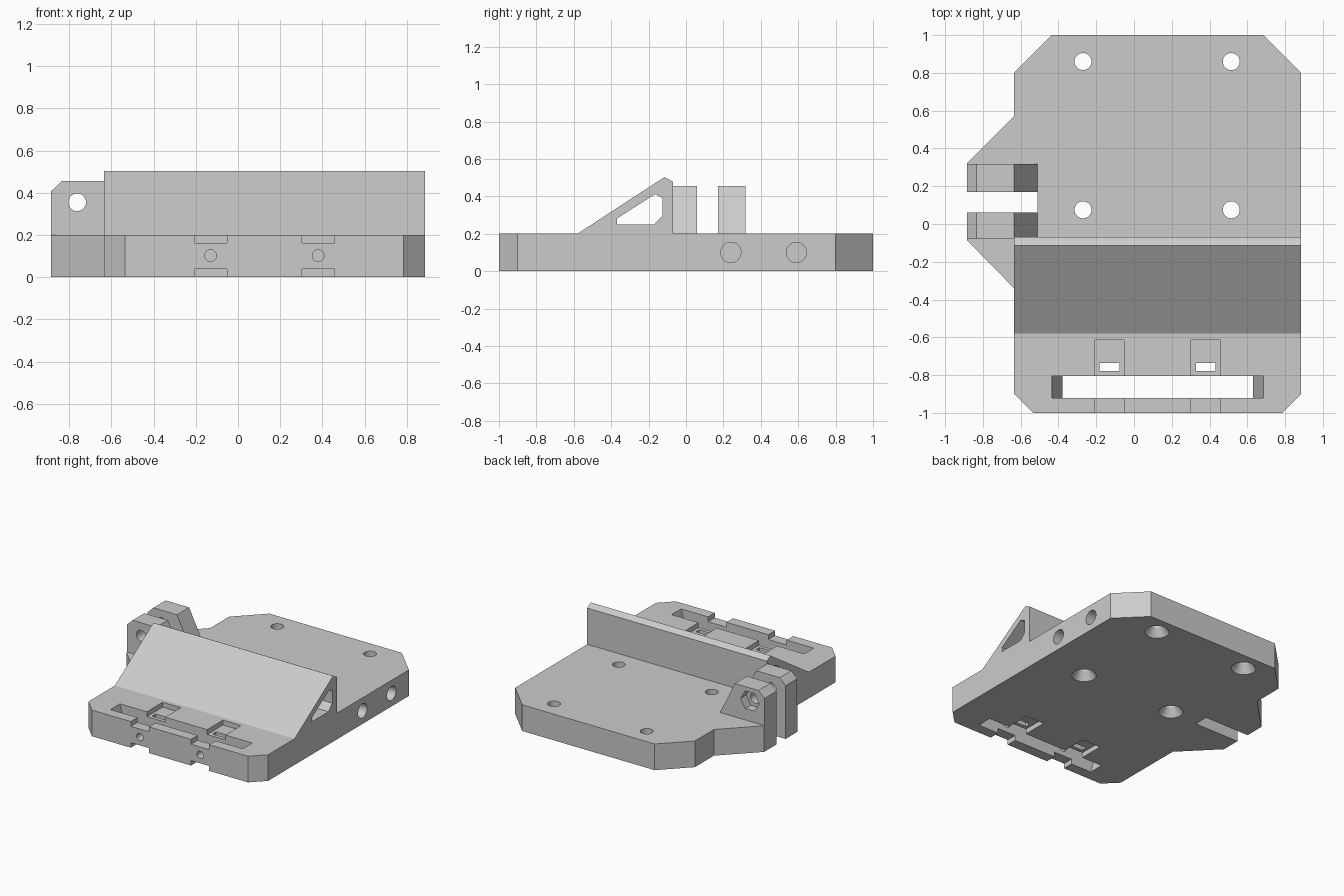
import bpy, bmesh
from math import cos, sin, pi

cube = bpy.data.objects.get("Cube")
if cube:
    bpy.data.objects.remove(cube, do_unlink=True)

grey = bpy.data.materials.new("plain grey")
grey.use_nodes = True
colour = (0.6, 0.6, 0.6, 1)
grey.diffuse_color = colour
grey.node_tree.nodes["Principled BSDF"].inputs["Base Color"].default_value = colour


def place(axis, a, b, t):
    """Put profile point (a, b) at distance t along an axis."""
    return {"x": (t, a, b), "y": (a, t, b), "z": (a, b, t)}[axis]


def loft(name, axis, first, last, lo, hi):
    """Solid between two matching outlines at lo and hi along an axis."""
    bm = bmesh.new()
    start = [bm.verts.new(place(axis, a, b, lo)) for a, b in first]
    end = [bm.verts.new(place(axis, a, b, hi)) for a, b in last]
    bm.faces.new(start)
    bm.faces.new(end)
    n = len(start)
    for i in range(n):
        j = (i + 1) % n
        bm.faces.new((start[i], start[j], end[j], end[i]))
    bmesh.ops.recalc_face_normals(bm, faces=bm.faces)
    mesh = bpy.data.meshes.new(name)
    bm.to_mesh(mesh)
    bm.free()
    mesh.materials.append(grey)
    obj = bpy.data.objects.new(name, mesh)
    bpy.context.scene.collection.objects.link(obj)
    return obj


def prism(name, axis, outline, lo, hi):
    return loft(name, axis, outline, outline, lo, hi)


def circle(a, b, r, sides=32):
    return [(a + r * cos(2 * pi * i / sides), b + r * sin(2 * pi * i / sides))
            for i in range(sides)]


def box(name, x, y, z):
    return prism(name, "z", [(x[0], y[0]), (x[1], y[0]), (x[1], y[1]), (x[0], y[1])], *z)


def carve(obj, cutters):
    """Subtract the cutters, then discard them."""
    for cutter in cutters:
        cutter.hide_render = True
        mod = obj.modifiers.new("cut", "BOOLEAN")
        mod.operation = "DIFFERENCE"
        mod.solver = "EXACT"
        mod.object = cutter
    graph = bpy.context.evaluated_depsgraph_get()
    mesh = bpy.data.meshes.new_from_object(obj.evaluated_get(graph))
    obj.modifiers.clear()
    obj.data = mesh
    for cutter in cutters:
        bpy.data.objects.remove(cutter, do_unlink=True)
    # smooth bores, crisp edges
    bpy.ops.object.select_all(action="DESELECT")
    obj.select_set(True)
    bpy.context.view_layer.objects.active = obj
    bpy.ops.object.shade_smooth_by_angle(angle=pi / 7)


TOP = 0.2

# Base plate with clipped corners and a hinge bay on its right side
plate = prism("base_plate", "z", [
    (-0.435, 1), (-0.635, 0.8), (-0.635, 0.57), (-0.885, 0.32), (-0.885, 0.17),
    (-0.51, 0.17), (-0.51, 0.06), (-0.885, 0.06), (-0.885, -0.085), (-0.635, -0.34),
    (-0.635, -0.9), (-0.535, -1), (0.785, -1), (0.885, -0.9), (0.885, 0.8), (0.685, 1)],
    0, TOP)
cuts = []

# Countersunk mounting holes
for x in (-0.27, 0.515):
    for y in (0.075, 0.86):
        cuts.append(prism("mount_hole", "z", circle(x, y, 0.045), -0.1, 0.3))
        cuts.append(loft("countersink", "z", circle(x, y, 0.092), circle(x, y, 0.045),
                         -0.01, 0.06))

# Blind bores in the left side
for y in (0.24, 0.59):
    cuts.append(prism("side_bore", "x", circle(y, 0.1, 0.054), 0.65, 1))

# Long slot with sloping ends
cuts.append(prism("front_slot", "y", [
    (-0.377, -0.01), (0.627, -0.01), (0.688, 0.21), (-0.438, 0.21)], -0.92, -0.805))

# Strap channels above and below, each with a nut slot and screw hole
for x in (-0.13, 0.38):
    sides = (x - 0.077, x + 0.077)
    cuts.append(box("top_channel", sides, (-1.1, -0.615), (0.163, 0.3)))
    cuts.append(box("bottom_channel", sides, (-1.1, -0.615), (-0.1, 0.038)))
    cuts.append(box("nut_slot", (x - 0.052, x + 0.052), (-0.777, -0.735), (-0.1, 0.3)))
    cuts.append(prism("screw_hole", "y", circle(x, 0.102, 0.028), -1.1, -0.68))
carve(plate, cuts)

# Sloping ridge with a tunnel along its length
ridge = prism("ridge", "x", [
    (-0.58, TOP), (-0.07, TOP), (-0.07, 0.478), (-0.115, 0.503)], -0.635, 0.885)
tunnel = prism("tunnel", "x", [
    (-0.368, 0.25), (-0.17, 0.25), (-0.125, 0.298), (-0.125, 0.39),
    (-0.165, 0.412), (-0.368, 0.282)], -1, 1)
carve(ridge, [tunnel])

# Hinge lugs with a shared bolt hole and a hexagonal nut recess at the back
for name, lo, hi in (("front_lug", -0.08, 0.06), ("back_lug", 0.17, 0.317)):
    lug = prism(name, "y", [
        (-0.885, TOP), (-0.51, TOP), (-0.635, 0.455), (-0.835, 0.455), (-0.885, 0.407)],
        lo, hi)
    holes = [prism("bolt_hole", "y", circle(-0.762, 0.355, 0.042), -0.5, 0.5)]
    if name == "back_lug":
        holes.append(prism("nut_recess", "y", circle(-0.762, 0.355, 0.078, 6), 0.25, 0.5))
    carve(lug, holes)
